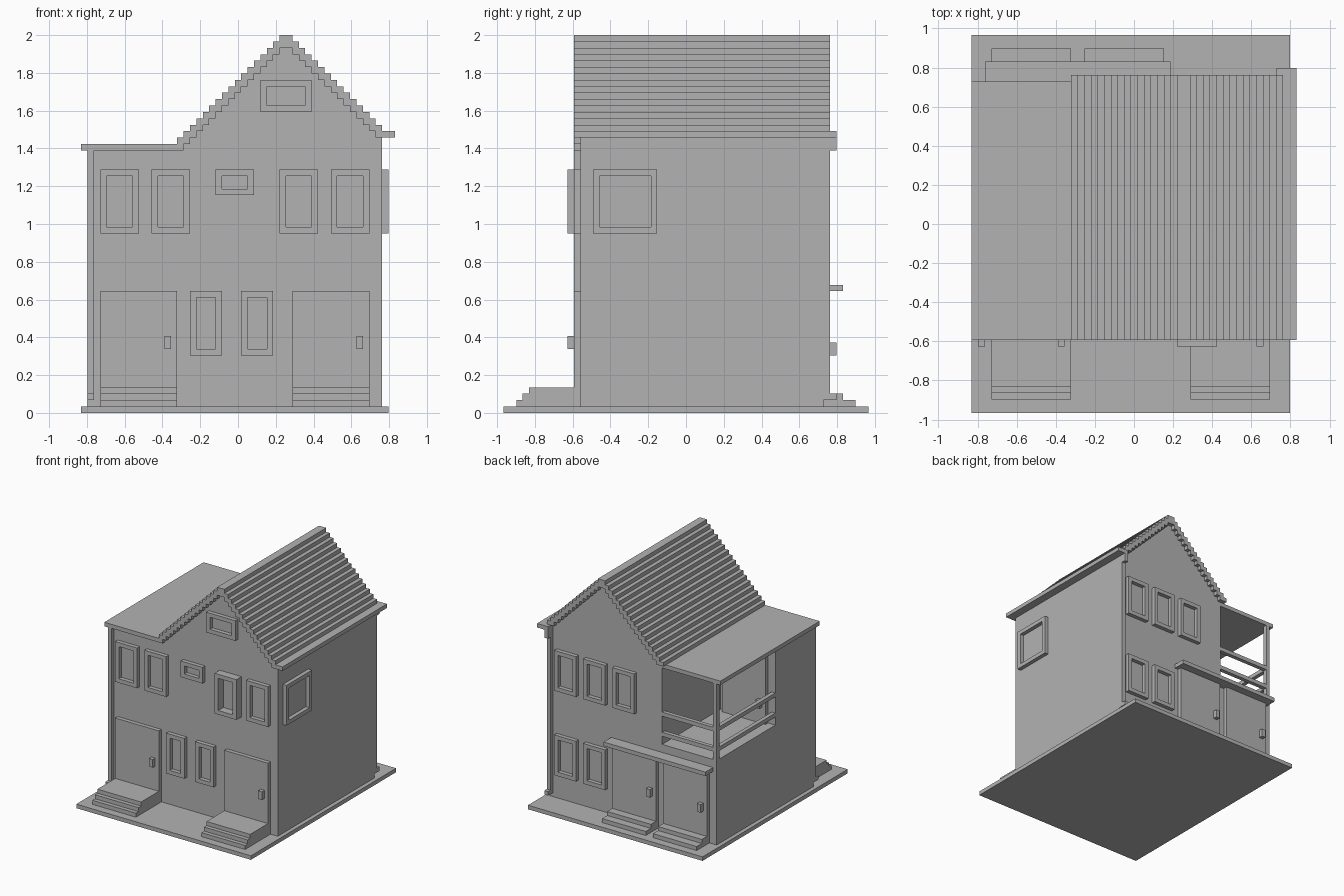
import bpy
import bmesh

old = bpy.data.objects.get("Cube")
if old:
    bpy.data.objects.remove(old, do_unlink=True)

U = 2 / 59                      # one building block
GREY = (0.45, 0.45, 0.45, 1)
plaster = bpy.data.materials.new("plain_grey")
plaster.use_nodes = True
plaster.diffuse_color = GREY
plaster.node_tree.nodes["Principled BSDF"].inputs["Base Color"].default_value = GREY


def place(i, j, k):
    """Block coordinates to model space."""
    return ((i - 24.5) * U, (j - 28.5) * U, k * U)


def finish(name, bm):
    bmesh.ops.recalc_face_normals(bm, faces=bm.faces)
    mesh = bpy.data.meshes.new(name)
    bm.to_mesh(mesh)
    bm.free()
    mesh.materials.append(plaster)
    bpy.context.collection.objects.link(bpy.data.objects.new(name, mesh))


def extrude(bm, points, j0, j1):
    """Extrude an (i, k) outline from depth j0 to j1."""
    face = bm.faces.new([bm.verts.new(place(i, j0, k)) for i, k in points])
    new = bmesh.ops.extrude_face_region(bm, geom=[face])["geom"]
    verts = [v for v in new if isinstance(v, bmesh.types.BMVert)]
    bmesh.ops.translate(bm, verts=verts, vec=(0, (j1 - j0) * U, 0))


def blocks(name, *boxes):
    """Each box is i0, i1, j0, j1, k0, k1."""
    bm = bmesh.new()
    for i0, i1, j0, j1, k0, k1 in boxes:
        extrude(bm, [(i0, k0), (i1, k0), (i1, k1), (i0, k1)], j0, j1)
    finish(name, bm)


def frame(name, a0, a1, k0, k1, d0, d1, side=False):
    """Raised window surround, one block wide."""
    bars = [(a0, a1, k0, k0 + 1), (a0, a1, k1 - 1, k1),
            (a0, a0 + 1, k0 + 1, k1 - 1), (a1 - 1, a1, k0 + 1, k1 - 1)]
    blocks(name, *[(d0, d1, a, b, c, d) if side else (a, b, d0, d1, c, d)
                   for a, b, c, d in bars])


def stairs(start, stop, shift):
    """Left-hand stepped slope, rising one block per step."""
    points = []
    for k in range(start, stop):
        points += [(k - shift, k), (k - shift, k + 1)]
    return points


def flip(points, low):
    """Mirror a slope about the ridge, keeping points from height low up."""
    return [(64 - i, k) for i, k in reversed(points) if k >= low]


# Ground slab and walls, with the rear corner left open for the balcony
blocks("ground_slab", (0, 48, 0, 57, 0, 1))
blocks("house_walls", (1, 47, 12, 50, 1, 22), (1, 47, 12, 27, 22, 41),
       (16, 47, 27, 50, 22, 41))

# Stepped gable wall
slope = stairs(41, 57, 25)
bm = bmesh.new()
extrude(bm, slope + flip(slope, 43) + [(47, 43), (47, 41)], 12, 50)
finish("gable_wall", bm)

# Stepped roof shell, with eave on the right
outer = stairs(42, 59, 27)
inner = stairs(42, 57, 25)
bm = bmesh.new()
extrude(bm, outer + flip(outer, 44) + [(47, 43), (46, 43)]
        + flip(inner, 44)[::-1] + inner[::-1], 11, 51)
finish("pitched_roof", bm)
blocks("flat_roof", (0, 16, 11, 50, 41, 42))
blocks("eave_gutter", (47, 49, 11, 52, 43, 44), (46, 47, 51, 52, 41, 44))

# Drainpipes with spouts
blocks("front_drainpipe", (1, 2, 11, 12, 2, 41), (1, 2, 10, 11, 2, 3))
blocks("back_drainpipe", (46, 47, 50, 51, 2, 43), (46, 47, 51, 52, 2, 3))

# Front doors and steps
for n, i in enumerate((3, 33), 1):
    blocks(f"front_door_{n}", (i, i + 12, 11, 12, 1, 19))
    blocks(f"front_door_handle_{n}", (i + 10, i + 11, 10, 11, 10, 12))
    blocks(f"front_steps_{n}", *[(i, i + 12, k + 1, 11, k, k + 1) for k in (1, 2, 3)])

# Back doors, steps and awning
for n, i in enumerate((3, 17), 1):
    blocks(f"back_door_{n}", (i, i + 12, 50, 51, 1, 19))
    blocks(f"back_door_handle_{n}", (i + 1, i + 2, 51, 52, 9, 11))
    blocks(f"back_steps_{n}", (i, i + 12, 51, 55, 1, 2), (i, i + 12, 51, 53, 2, 3))
blocks("back_awning", (2, 30, 50, 53, 19, 20))

# Balcony post, rails and door
blocks("balcony_post", (1, 2, 49, 50, 22, 41))
for n, k in enumerate((24, 29), 1):
    blocks(f"balcony_rail_{n}", (2, 16, 49, 50, k, k + 1), (1, 2, 27, 49, k, k + 1))
blocks("balcony_door", (3, 15, 27, 28, 22, 40))
blocks("balcony_door_handle", (4, 5, 28, 29, 26, 28))

# Windows
for i in (3, 11, 39):
    frame(f"front_upper_window_{i}", i, i + 6, 28, 38, 11, 12)
frame("front_bay_window", 31, 37, 28, 38, 10, 12)
frame("front_small_window", 21, 27, 34, 38, 11, 12)
frame("front_gable_window", 28, 36, 47, 52, 11, 12)
for i in (17, 25):
    frame(f"front_lower_window_{i}", i, i + 5, 9, 19, 11, 12)
for i in (23, 31, 39):
    frame(f"back_upper_window_{i}", i, i + 6, 28, 38, 50, 51)
for i in (31, 39):
    frame(f"back_lower_window_{i}", i, i + 6, 7, 17, 50, 51)
frame("right_window", 14, 24, 28, 38, 47, 48, side=True)
